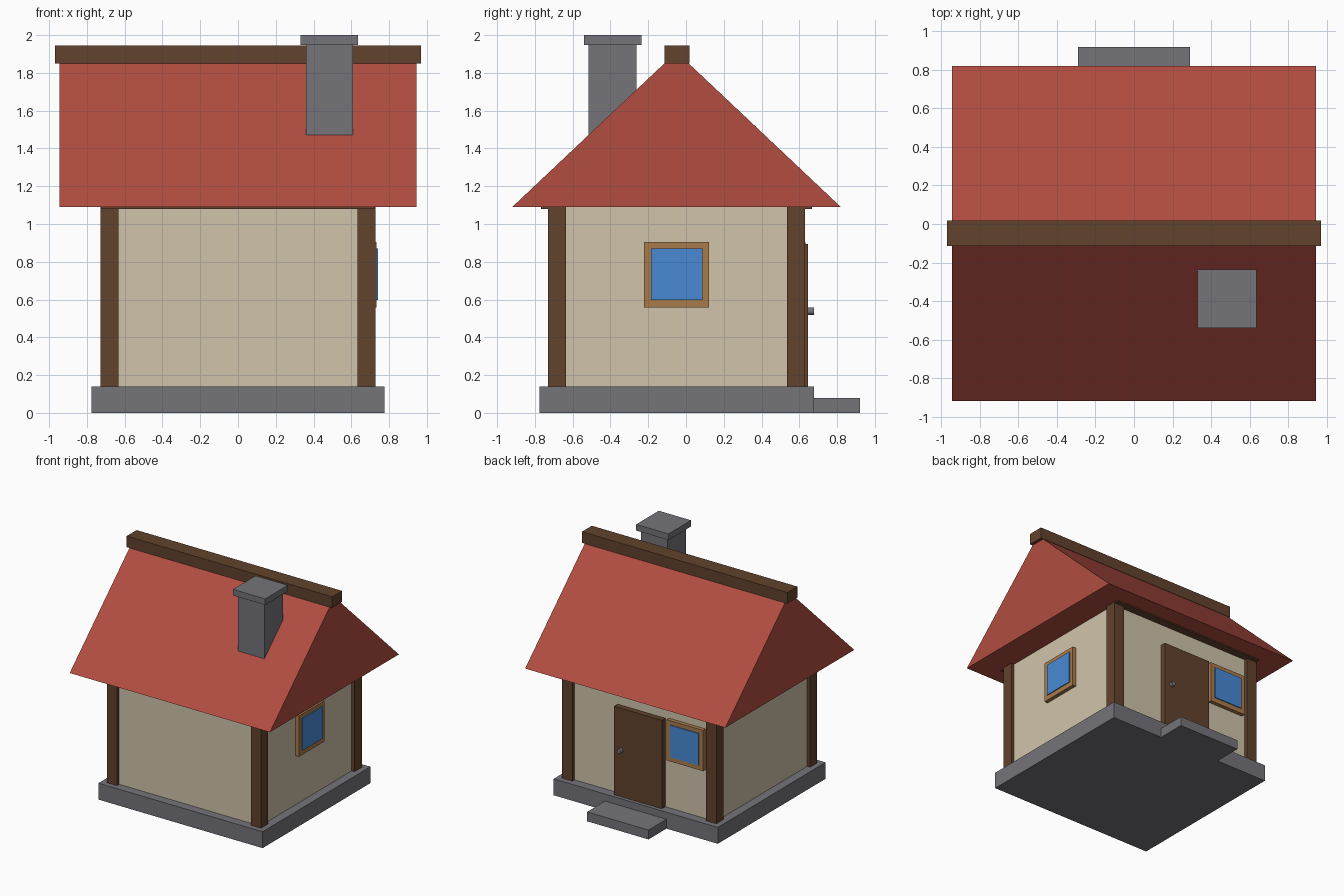
import bpy
import math

if "Cube" in bpy.data.objects:
    bpy.data.objects.remove(bpy.data.objects["Cube"])


def material(name, r, g, b):
    """Flat colour given as 0-255 display values, stored linear."""
    lin = [((c / 255 + 0.055) / 1.055) ** 2.4 for c in (r, g, b)]
    m = bpy.data.materials.new(name)
    m.diffuse_color = (*lin, 1)
    m.use_nodes = True
    m.node_tree.nodes["Principled BSDF"].inputs["Base Color"].default_value = m.diffuse_color
    return m


STONE = material("stone grey", 116, 116, 122)
PLASTER = material("cream plaster", 208, 196, 170)
TIMBER = material("dark timber", 98, 66, 45)
TRIM = material("light wood", 170, 123, 75)
GLASS = material("blue glass", 72, 138, 212)
ROOF = material("red roof", 178, 77, 65)


def mesh(name, verts, faces, mat):
    me = bpy.data.meshes.new(name)
    me.from_pydata(verts, [], faces)
    me.materials.append(mat)
    ob = bpy.data.objects.new(name, me)
    bpy.context.collection.objects.link(ob)
    return ob


def box(name, xs, ys, zs, mat):
    """Box from its min/max range on each axis."""
    verts = [(x, y, z) for x in xs for y in ys for z in zs]
    faces = [(0, 1, 3, 2), (4, 6, 7, 5), (0, 4, 5, 1),
             (2, 3, 7, 6), (0, 2, 6, 4), (1, 5, 7, 3)]
    return mesh(name, verts, faces, mat)


# Base and entrance step
box("plinth", (-0.775, 0.775), (-0.775, 0.678), (0, 0.14), STONE)
box("door_step", (-0.29, 0.29), (0.678, 0.92), (0, 0.08), STONE)

# Walls with corner posts and wall-top beams
box("walls", (-0.70, 0.70), (-0.70, 0.60), (0.14, 1.09), PLASTER)
for x_name, x in (("left", -0.68), ("right", 0.68)):
    for y_name, y in (("front", -0.682), ("back", 0.582)):
        box(f"{y_name}_{x_name}_post", (x - 0.048, x + 0.048),
            (y - 0.048, y + 0.048), (0.14, 1.09), TIMBER)
for name, y in (("front", -0.72), ("back", 0.62)):
    box(f"{name}_beam", (-0.725, 0.725), (y - 0.048, y + 0.048),
        (1.08, 1.17), TIMBER)

# Gabled roof: triangular profile run along x
profile = [(-0.92, 1.09), (0.82, 1.09), (-0.05, 1.911)]
mesh("roof", [(x, y, z) for x in (-0.945, 0.945) for y, z in profile],
     [(0, 2, 1), (3, 4, 5), (0, 1, 4, 3), (1, 2, 5, 4), (2, 0, 3, 5)], ROOF)
box("ridge_beam", (-0.97, 0.97), (-0.115, 0.018), (1.85, 1.945), TIMBER)

# Chimney
box("chimney", (0.36, 0.61), (-0.515, -0.262), (1.35, 1.95), STONE)
box("chimney_cap", (0.33, 0.635), (-0.54, -0.235), (1.948, 2.0), STONE)

# Side window
box("side_window_frame", (0.69, 0.732), (-0.222, 0.122), (0.557, 0.905), TRIM)
box("side_window_glass", (0.70, 0.74), (-0.185, 0.087), (0.598, 0.87), GLASS)

# Back window, door and knob
box("back_window_frame", (-0.605, -0.26), (0.59, 0.633), (0.557, 0.905), TRIM)
box("back_window_glass", (-0.568, -0.297), (0.60, 0.641), (0.598, 0.87), GLASS)
box("door", (-0.225, 0.225), (0.59, 0.647), (0.14, 0.895), TIMBER)
bpy.ops.mesh.primitive_cylinder_add(vertices=12, radius=0.019, depth=0.04,
                                    location=(0.16, 0.658, 0.538),
                                    rotation=(math.pi / 2, 0, 0))
knob = bpy.context.object
knob.name = "door_knob"
knob.data.materials.append(STONE)
